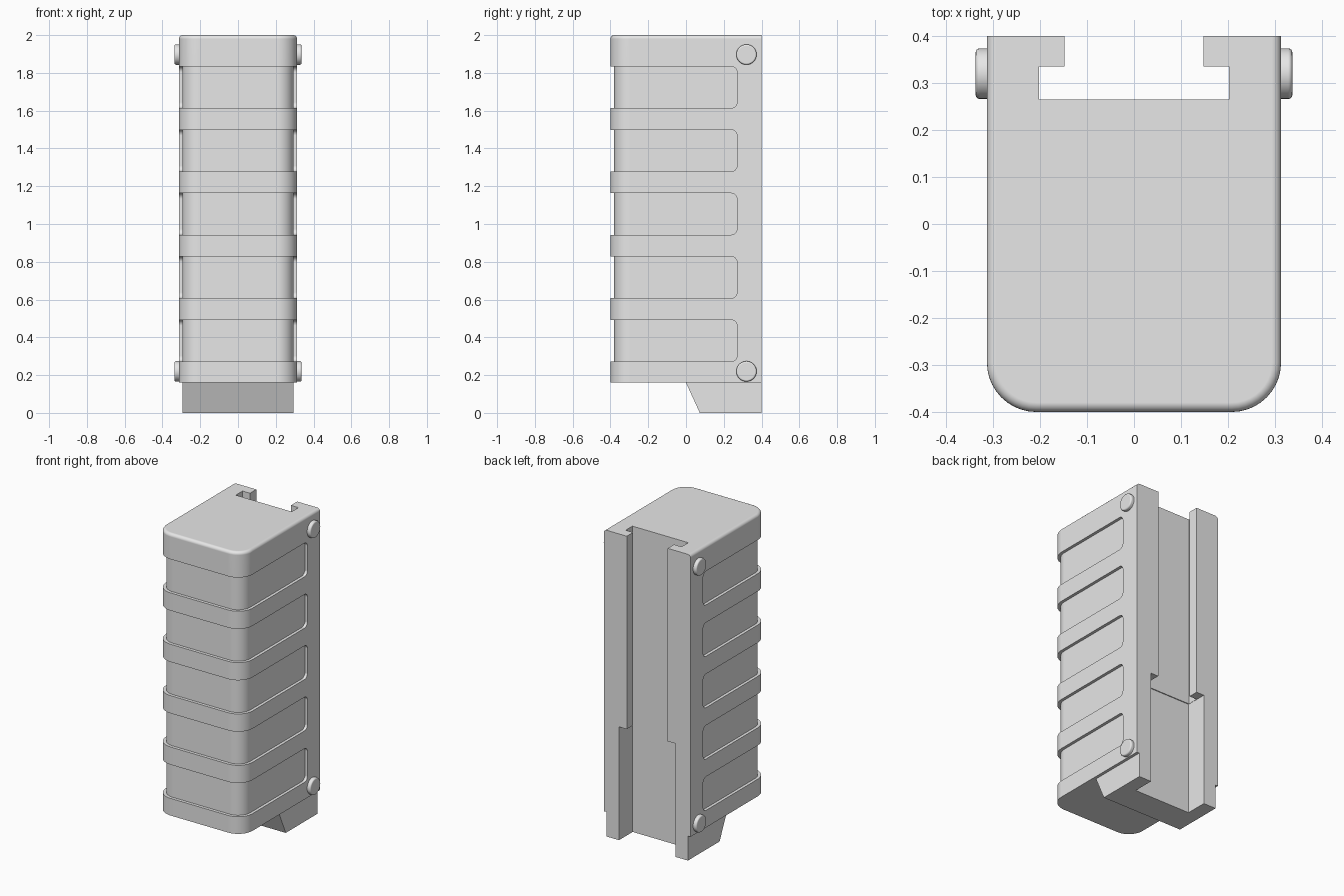
import bpy, bmesh, math

if "Cube" in bpy.data.objects:
    bpy.data.objects.remove(bpy.data.objects["Cube"])

grey = bpy.data.materials.new("light grey")
grey.diffuse_color = (0.8, 0.8, 0.8, 1)
grey.use_nodes = True
grey.node_tree.nodes["Principled BSDF"].inputs["Base Color"].default_value = grey.diffuse_color


def arc(cx, cy, r, a0, a1, n=10):
    return [(cx + r * math.cos(math.radians(a0 + (a1 - a0) * i / n)),
             cy + r * math.sin(math.radians(a0 + (a1 - a0) * i / n))) for i in range(n + 1)]


def add_prism(bm, pts, axis, a, b):
    """Extrude a 2D outline along x (points are y,z) or z (points are x,y)."""
    place = (lambda p, t: (t, p[0], p[1])) if axis == 'x' else (lambda p, t: (p[0], p[1], t))
    lo = [bm.verts.new(place(p, a)) for p in pts]
    hi = [bm.verts.new(place(p, b)) for p in pts]
    bm.faces.new(lo)
    bm.faces.new(hi)
    for i in range(len(pts)):
        j = (i + 1) % len(pts)
        bm.faces.new((lo[i], lo[j], hi[j], hi[i]))
    bmesh.ops.recalc_face_normals(bm, faces=bm.faces[:])


def make(name, bm):
    me = bpy.data.meshes.new(name)
    bm.to_mesh(me)
    bm.free()
    me.materials.append(grey)
    ob = bpy.data.objects.new(name, me)
    bpy.context.collection.objects.link(ob)
    return ob


def prism(name, pts, axis, a, b):
    bm = bmesh.new()
    add_prism(bm, pts, axis, a, b)
    return make(name, bm)


def activate(ob):
    bpy.ops.object.select_all(action='DESELECT')
    ob.select_set(True)
    bpy.context.view_layer.objects.active = ob


def boolean(ob, other, op, keep=False):
    activate(ob)
    m = ob.modifiers.new("bool", 'BOOLEAN')
    m.operation, m.object, m.solver = op, other, 'EXACT'
    bpy.ops.object.modifier_apply(modifier=m.name)
    if not keep:
        bpy.data.objects.remove(other)


def smooth(ob):
    activate(ob)
    bpy.ops.object.shade_smooth_by_angle(angle=math.radians(30))
    w = ob.modifiers.new("normals", 'WEIGHTED_NORMAL')
    w.keep_sharp = True


def outline(w, front, back, r):
    return ([(w, back), (-w, back)] + arc(-w + r, front + r, r, 180, 270)
            + arc(w - r, front + r, r, 270, 360))


def rect(x, y0, y1):
    return [(-x, y0), (x, y0), (x, y1), (-x, y1)]


# grip body with rounded front corners and a softened top rim
bm = bmesh.new()
add_prism(bm, outline(0.313, -0.4, 0.4, 0.105), 'z', 0.16, 2.0)
rim = [e for e in bm.edges if all(v.co.z > 1.99 for v in e.verts)
       and not all(v.co.y > 0.39 for v in e.verts)]
bmesh.ops.bevel(bm, geom=rim, offset=0.02, segments=5, profile=0.5, affect='EDGES')
body = make("grip_body", bm)

# five finger grooves: cut right through, then refilled by a slimmer core
bm = bmesh.new()
for i in range(5):
    z0 = 0.272 + i * 0.3355
    z1, r = z0 + 0.22, 0.03
    add_prism(bm, [(-0.5, z1), (-0.5, z0)] + arc(0.27 - r, z0 + r, r, -90, 0, 6)
              + arc(0.27 - r, z1 - r, r, 0, 90, 6), 'x', -0.5, 0.5)
boolean(body, make("groove_cutter", bm), 'DIFFERENCE')
core = prism("core", outline(0.294, -0.38, 0.33, 0.087), 'z', 0.21, 1.9)
boolean(body, core, 'UNION')

# T-shaped rail slot above, wider open slot below
tee = [(-0.202, 0.265), (0.202, 0.265), (0.202, 0.335), (0.148, 0.335),
       (0.148, 0.5), (-0.148, 0.5), (-0.148, 0.335), (-0.202, 0.335)]
boolean(body, prism("rail_cutter", tee, 'z', 0.7, 2.1), 'DIFFERENCE')
low_slot = prism("low_slot_cutter", rect(0.204, 0.259, 0.5), 'z', -0.1, 0.74)
boolean(body, low_slot, 'DIFFERENCE', keep=True)
smooth(body)

# wedge-shaped foot below the body
foot = prism("foot", [(0.0, 0.16), (0.073, 0.0), (0.4, 0.0), (0.4, 0.16)], 'x', -0.294, 0.294)
boolean(foot, low_slot, 'DIFFERENCE')

# round pins on both sides
for side, label in ((1, "right"), (-1, "left")):
    for z, level in ((0.22, "lower"), (1.897, "upper")):
        bm = bmesh.new()
        add_prism(bm, arc(0.32, z, 0.054, 0, 348.75, 31), 'x', side * 0.30, side * 0.337)
        edge = [e for e in bm.edges if all(abs(v.co.x) > 0.33 for v in e.verts)]
        bmesh.ops.bevel(bm, geom=edge, offset=0.009, segments=4, profile=0.5, affect='EDGES')
        smooth(make(f"{label}_{level}_pin", bm))
